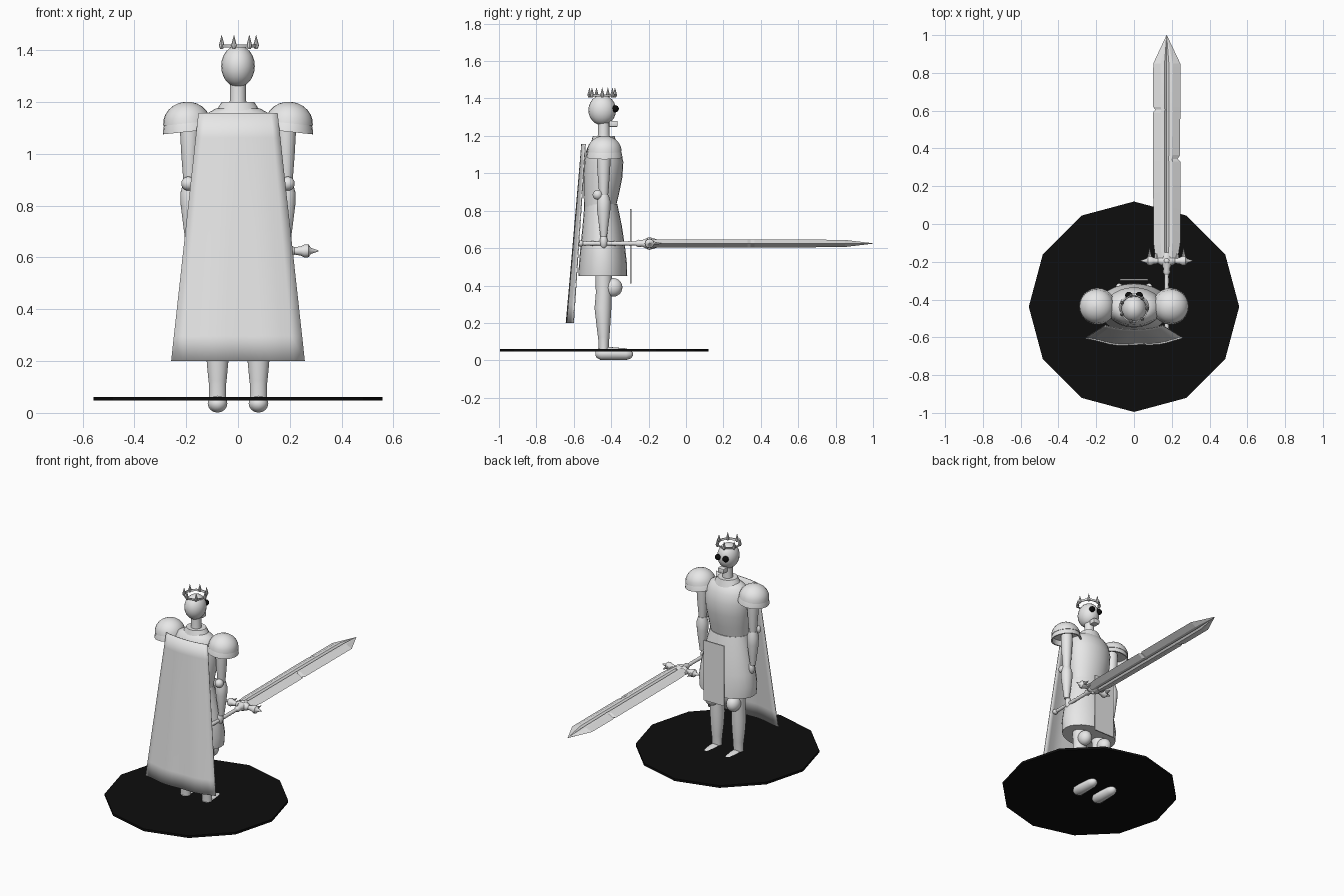
import bpy, bmesh, math
from mathutils import Matrix, Vector

if "Cube" in bpy.data.objects:
    bpy.data.objects.remove(bpy.data.objects["Cube"])


def material(name, value):
    m = bpy.data.materials.new(name)
    m.use_nodes = True
    colour = (value, value, value, 1)
    m.diffuse_color = colour
    m.node_tree.nodes["Principled BSDF"].inputs["Base Color"].default_value = colour
    return m


GREY = material("pale_grey", 0.8)
BLACK = material("black", 0.004)
CY = -0.44  # body axis depth
SWORD = Vector((0.173, 0, 0.625))


def finish(name, bm, mat=GREY, angle=40):
    bmesh.ops.recalc_face_normals(bm, faces=bm.faces)
    mesh = bpy.data.meshes.new(name)
    bm.to_mesh(mesh)
    bm.free()
    obj = bpy.data.objects.new(name, mesh)
    bpy.context.collection.objects.link(obj)
    mesh.materials.append(mat)
    if angle:
        bpy.ops.object.select_all(action='DESELECT')
        obj.select_set(True)
        bpy.context.view_layer.objects.active = obj
        bpy.ops.object.shade_smooth_by_angle(angle=math.radians(angle))
    return obj


def skin(name, rings, mat=GREY, angle=40, cap=True):
    """Bridge closed rings of points in order."""
    bm = bmesh.new()
    loops = [[bm.verts.new(p) for p in ring] for ring in rings]
    n = len(loops[0])
    for a, b in zip(loops, loops[1:]):
        for i in range(n):
            j = (i + 1) % n
            bm.faces.new((a[i], a[j], b[j], b[i]))
    if cap:
        bm.faces.new(loops[0])
        bm.faces.new(loops[-1])
    return finish(name, bm, mat, angle)


def loft(name, sections, place=Matrix(), seg=24, mat=GREY, angle=40, cap=True):
    """Sections are (height, x radius, y radius, y offset) along local z."""
    rings = []
    for z, rx, ry, oy in sections:
        turns = [2 * math.pi * i / seg for i in range(seg)]
        rings.append([place @ Vector((rx * math.cos(t), oy + ry * math.sin(t), z)) for t in turns])
    return skin(name, rings, mat, angle, cap)


def lathe(name, profile, place=Matrix(), **kw):
    return loft(name, [(z, r, r, 0) for z, r in profile], place, **kw)


def ball(name, pos, size, mat=GREY):
    bm = bmesh.new()
    bmesh.ops.create_uvsphere(bm, u_segments=20, v_segments=12, radius=1,
                              matrix=Matrix.Translation(pos) @ Matrix.Diagonal((*size, 1)))
    return finish(name, bm, mat)


def box(name, pos, size, bevel=0):
    bm = bmesh.new()
    bmesh.ops.create_cube(bm, size=1, matrix=Matrix.Translation(pos) @ Matrix.Diagonal((*size, 1)))
    if bevel:
        bmesh.ops.bevel(bm, geom=bm.edges[:], offset=bevel, segments=2, affect='EDGES', profile=0.5)
    return finish(name, bm)


def at(x, y, z):
    return Matrix.Translation((x, y, z))


ALONG_Y = Matrix.Rotation(-math.pi / 2, 4, 'X')
ALONG_X = Matrix.Rotation(math.pi / 2, 4, 'Y')

# Base disc
lathe("base_disc", [(0.047, 0.557), (0.062, 0.557)], at(0, -0.438, 0), seg=12, mat=BLACK, angle=0)

# Torso, collar, skirt, front panel
loft("torso", [(0.82, 0.125, 0.085, -0.02), (0.9, 0.135, 0.096, -0.012), (0.98, 0.147, 0.104, -0.004),
               (1.06, 0.15, 0.104, 0.001), (1.12, 0.14, 0.092, -0.002), (1.155, 0.12, 0.075, -0.004),
               (1.175, 0.085, 0.055, -0.004)], at(0, CY, 0))
loft("collar", [(1.14, 0.1, 0.075, 0), (1.17, 0.082, 0.066, 0), (1.2, 0.062, 0.058, 0),
                (1.2, 0.045, 0.045, 0)], at(0, CY, 0))
loft("skirt", [(0.835, 0.128, 0.088, -0.015), (0.72, 0.158, 0.105, -0.008), (0.6, 0.185, 0.12, -0.005),
               (0.52, 0.197, 0.128, -0.004), (0.45, 0.19, 0.131, -0.005)], at(0, CY, 0))
box("front_panel", (0, -0.296, 0.61), (0.15, 0.008, 0.4))

# Head, neck, face
lathe("neck", [(1.17, 0.036), (1.21, 0.031), (1.29, 0.031)], at(0, CY, 0))
ball("head", (0, -0.448, 1.338), (0.065, 0.074, 0.081))
box("jaw", (0, -0.388, 1.264), (0.045, 0.046, 0.032), 0.005)

# Crown
lathe("crown_band", [(1.41, 0.07), (1.422, 0.073), (1.422, 0.067), (1.41, 0.064), (1.41, 0.07)],
      at(0, -0.448, 0), cap=False)
for i in range(7):
    a = 2 * math.pi * i / 7
    lathe("crown_spike", [(1.405, 0.006), (1.418, 0.011), (1.458, 0.0006)],
          at(0.07 * math.cos(a), -0.448 + 0.07 * math.sin(a), 0), seg=8)

for s, side in ((-1, "right"), (1, "left")):
    ball(side + "_eye", (0.028 * s, -0.378, 1.345), (0.019, 0.019, 0.019), BLACK)

    # Shoulder armour: dome over a second, lower shell
    tilt = at(0.196 * s, -0.436, 1.105) @ Matrix.Rotation(math.radians(6 * s), 4, 'Y')
    arc = [math.radians(a) for a in (0, 15, 30, 45, 60, 75, 88)]
    dome = [(0.013 + 0.083 * math.sin(a), 0.092 * math.cos(a)) for a in arc]
    lathe(side + "_shoulder_dome", [(0.013, 0.08)] + dome, tilt, cap=True)
    lathe(side + "_shoulder_rim", [(-0.02, 0.088), (-0.02, 0.097), (0.004, 0.092), (0.02, 0.086),
                                   (0.02, 0.08), (-0.02, 0.088)], tilt, cap=False)

    # Arm
    ax = 0.186 * s
    lathe(side + "_upper_arm", [(0.87, 0.022), (0.92, 0.027), (1.0, 0.033), (1.09, 0.038), (1.14, 0.036)],
          at(ax, CY, 0))
    ball(side + "_elbow", (ax + 0.006 * s, -0.472, 0.885), (0.027, 0.027, 0.027))
    lathe(side + "_forearm", [(0.66, 0.017), (0.72, 0.025), (0.8, 0.035), (0.85, 0.036), (0.885, 0.026)],
          at(ax, CY, 0))
    ball(side + "_hand", (0.175 * s, CY, 0.635), (0.021, 0.021, 0.038))

    # Leg
    lx = 0.079 * s
    loft(side + "_leg", [(0.05, 0.033, 0.026, 0), (0.11, 0.033, 0.029, 0), (0.125, 0.035, 0.031, 0),
                         (0.2, 0.042, 0.038, -0.002), (0.28, 0.045, 0.045, -0.004),
                         (0.36, 0.043, 0.042, 0), (0.5, 0.048, 0.046, 0)], at(lx, CY, 0))
    ball(side + "_knee", (lx, -0.39, 0.39), (0.043, 0.05, 0.05))
    loft(side + "_foot", [(-0.485, 0.008, 0.007, 0), (-0.478, 0.025, 0.022, 0), (-0.455, 0.038, 0.035, 0),
                          (-0.4, 0.038, 0.035, 0), (-0.32, 0.034, 0.031, 0.003),
                          (-0.295, 0.025, 0.022, 0.004), (-0.283, 0.008, 0.007, 0.004)],
         at(lx, 0, 0.036) @ ALONG_Y, seg=16, angle=60)

# Cape: a curved sheet flaring towards the hem
bm = bmesh.new()
COLS, ROWS = 12, 10
grid = []
for r in range(ROWS + 1):
    f = r / ROWS
    half, row = 0.153 + 0.105 * f, []
    for c in range(COLS + 1):
        u = 2 * c / COLS - 1
        ripple = 0.004 * f * math.sin(7 * u + 1)
        y = -0.56 - 0.083 * f + (0.02 + 0.015 * f) * u * u + ripple
        row.append(bm.verts.new((half * u, y, 1.158 - 0.957 * f)))
    grid.append(row)
for a, b in zip(grid, grid[1:]):
    for c in range(COLS):
        bm.faces.new((a[c], a[c + 1], b[c + 1], b[c]))
cape = finish("cape", bm)
solid = cape.modifiers.new("thickness", 'SOLIDIFY')
solid.thickness = 0.005

# Sword blade: fullered section, notched edges, pointed tip
stations = [(-0.18, 0.06, 0.06, 1), (-0.1, 0.07, 0.072, 1), (0.33, 0.072, 0.072, 1), (0.345, 0.072, 0.058, 1),
            (0.365, 0.072, 0.071, 1), (0.59, 0.072, 0.072, 1), (0.605, 0.06, 0.072, 1),
            (0.62, 0.072, 0.072, 1), (0.85, 0.071, 0.072, 0.9), (1.0, 0.001, 0.001, 0.05)]
rings = []
for y, left, right, k in stations:
    t = 0.021 * k
    top = [(-left, 0), (-left * 0.45, t), (-left * 0.16, t), (0, t * 0.5), (right * 0.16, t), (right * 0.45, t)]
    under = [(right, 0)] + [(x, -z) for x, z in reversed(top[1:])]
    rings.append([SWORD + Vector((x, y, z)) for x, z in top + under])
skin("sword_blade", rings, angle=10)

# Sword hilt
hilt = Matrix.Translation(SWORD) @ ALONG_Y
ball("sword_pommel", SWORD + Vector((0, -0.565, 0)), (0.018, 0.02, 0.017))
grip = [(-0.56 + 0.02 * i, 0.0125 if i % 2 else 0.0105) for i in range(17)]
lathe("sword_grip", grip, hilt, seg=12, angle=60)
lathe("grip_collar", [(-0.27, 0.011), (-0.255, 0.02), (-0.235, 0.017), (-0.21, 0.028), (-0.18, 0.03),
                      (-0.15, 0.02)], hilt, seg=12)
bar = [(0.0, 0.026), (0.03, 0.024), (0.045, 0.014), (0.07, 0.018), (0.085, 0.026), (0.1, 0.024),
       (0.108, 0.012), (0.138, 0.002)]
for s, side in ((-1, "right"), (1, "left")):
    lathe(side + "_guard_arm", [(z * s, r) for z, r in bar],
          Matrix.Translation(SWORD + Vector((0, -0.195, 0))) @ ALONG_X, seg=12)
    for reach in (0.055, 0.09):
        lathe(side + "_guard_spike", [(0, 0.011), (0.03, 0.009), (0.065, 0.001)],
              Matrix.Translation(SWORD + Vector((reach * s, -0.195, 0))) @ ALONG_Y, seg=8)
    ball("guard_stud", SWORD + Vector((0, -0.195, 0.024 * s)), (0.014, 0.014, 0.01))
